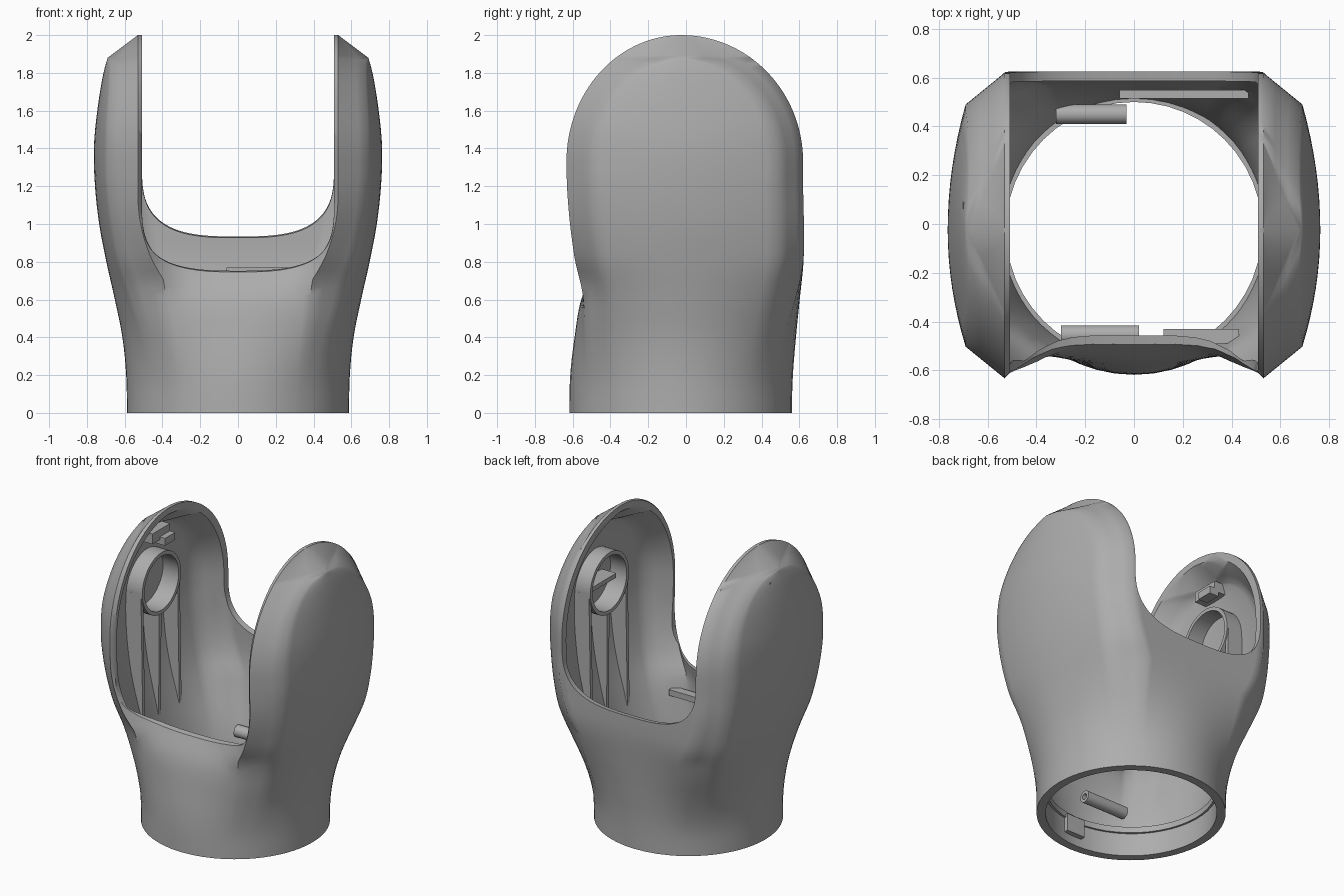
import bpy, bmesh, math
from mathutils import Matrix

if "Cube" in bpy.data.objects:
    bpy.data.objects.remove(bpy.data.objects["Cube"])

GREY = (0.42, 0.42, 0.42, 1)
mat = bpy.data.materials.new("plain grey")
mat.use_nodes = True
mat.diffuse_color = GREY
mat.node_tree.nodes["Principled BSDF"].inputs["Base Color"].default_value = GREY


def add_object(name, bm):
    bmesh.ops.recalc_face_normals(bm, faces=bm.faces)
    mesh = bpy.data.meshes.new(name)
    bm.to_mesh(mesh)
    bm.free()
    mesh.materials.append(mat)
    ob = bpy.data.objects.new(name, mesh)
    bpy.context.collection.objects.link(ob)
    return ob


def smooth(ob, degrees):
    bpy.ops.object.select_all(action='DESELECT')
    ob.select_set(True)
    bpy.context.view_layer.objects.active = ob
    bpy.ops.object.shade_smooth_by_angle(angle=math.radians(degrees))


def loft(name, rings):
    bm = bmesh.new()
    loops = [[bm.verts.new(p) for p in ring] for ring in rings]
    n = len(loops[0])
    for a, b in zip(loops, loops[1:]):
        for i in range(n):
            j = (i + 1) % n
            bm.faces.new((a[i], a[j], b[j], b[i]))
    bm.faces.new(loops[0][::-1])
    bm.faces.new(loops[-1])
    bmesh.ops.remove_doubles(bm, verts=bm.verts, dist=1e-5)
    return add_object(name, bm)


# Profiles sampled every 0.2 in height
SIDE = (.588, .592, .612, .652, .697, .735, .757, .763, .745, .712, .66)
EDGE = (.618, .61, .587, .565, .588, .614, .63, .633)
FRONT = (.618, .613, .59, .555, .475, .46)
BACK = (.56, .566, .582, .602, .622, .624, .62)
MID, CORNER, SHOULDER = -.025, .53, .69
LOBE, TOP, INSET_TOP = 1.33, .67, .55


def curve(table, z):
    """Smooth interpolation through a profile."""
    last = len(table) - 1
    t = min(max(z / .2, 0), last)
    i = min(int(t), last - 1)
    t -= i
    a, b, c, d = (table[min(max(i + k, 0), last)] for k in (-1, 0, 1, 2))
    return b + .5 * t * (c - a + t * (2*a - 5*b + 4*c - d + t * (3*(b - c) + d - a)))


def round_off(z, height):
    u = max(z - LOBE, 0) / height
    return math.sqrt(max(1 - u * u, 0))


def section(z):
    """Round at the base, blending to bevelled cheeks higher up."""
    e, e2 = round_off(z, TOP), round_off(z, INSET_TOP)
    side = curve(SIDE, z)
    shoulder = min(SHOULDER, side - .07 * e2)
    if z >= LOBE + INSET_TOP - 1e-6:
        side = shoulder = CORNER + (SHOULDER - CORNER) * (2 - z) / (TOP - INSET_TOP)
    corner_x = CORNER - .13 * min(max((1.15 - z) / .45, 0), 1) ** 2
    w = min(max((z - .1) / .75, 0), 1)
    w = w * w * (3 - 2 * w)

    def quarter(sign, corner, centre):
        hc, hm = corner - sign * MID, centre - sign * MID
        hi = (hc - .13) * e2
        hc, hm = hc * e, hm * e
        pts = [(corner_x * s, hm + (hc - hm) * s ** 4)
               for s in (0, .2, .4, .6, .75, .9, 1)]
        pts += [(corner_x + (shoulder - corner_x) * k / 3, hc + (hi - hc) * k / 3)
                for k in (1, 2, 3)]
        pts += [(shoulder + (side - shoulder) * (1 - (k / 8) ** 2), hi * k / 8)
                for k in range(7, -1, -1)]
        out = []
        for x, y in pts:
            if w < 1:
                r = math.hypot(x / side, y / hm)
                x, y = x * (w + (1 - w) / r), y * (w + (1 - w) / r)
            out.append((x, MID + sign * y))
        return out

    front = quarter(-1, curve(EDGE, z), curve(FRONT, z))
    back = quarter(1, curve(BACK, z), curve(BACK, z))
    right = front + back[::-1][1:]
    return right + [(-x, y) for x, y in right[-2:0:-1]]


heights = [LOBE * i / 32 for i in range(32)]
angles = sorted([3 * i for i in range(30)] + [89, math.degrees(math.asin(INSET_TOP / TOP))])
heights += [LOBE + TOP * math.sin(math.radians(a)) for a in angles]


def hollow_ring(z):
    """Section shrunk by the wall, which is thicker near the base."""
    k = .905 + .035 * min(z / .9, 1)
    return [(x * k, MID + (y - MID) * k, z * .983) for x, y in section(z)]


# Outer housing and the hollow inside it
housing = loft("fork_housing", [[(x, y, z) for x, y in section(z)] for z in heights])
hollow_rings = [hollow_ring(z) for z in heights]
hollow_rings.insert(0, [(x, y, -.1) for x, y, z in hollow_rings[0]])
hollow = loft("hollow_cutter", hollow_rings)

# U-shaped channel between the cheeks, lower at the front
HALF = .508
channel_rings = []
for y in (-1, 1):
    floor = .829 + .168 * y
    ring = []
    for i in range(-24, 25):
        s = math.sin(math.pi / 2 * i / 24)
        rise = .37 * (1 - max(1 - abs(s) ** 3, 0) ** (1 / 3))
        ring.append((HALF * s, y, floor + rise))
    channel_rings.append(ring + [(HALF, y, 2.3), (-HALF, y, 2.3)])
channel = loft("channel_cutter", channel_rings)

for cutter in (hollow, channel):
    cutter.hide_render = True
    mod = housing.modifiers.new(cutter.name, 'BOOLEAN')
    mod.operation, mod.solver, mod.object = 'DIFFERENCE', 'EXACT', cutter
graph = bpy.context.evaluated_depsgraph_get()
housing.data = bpy.data.meshes.new_from_object(housing.evaluated_get(graph))
housing.modifiers.clear()
for cutter in (hollow, channel):
    bpy.data.objects.remove(cutter)
smooth(housing, 43)


def tube(name, outer, inner, start, end, axis, centre):
    """Hollow cylinder running from start to end along x or z."""
    bm = bmesh.new()
    n = 48
    loops = []
    for r, h in ((outer, start), (outer, end), (inner, end), (inner, start)):
        loops.append([bm.verts.new((r * math.cos(2 * math.pi * i / n),
                                    r * math.sin(2 * math.pi * i / n), h)) for i in range(n)])
    for k in range(4):
        a, b = loops[k], loops[(k + 1) % 4]
        for i in range(n):
            j = (i + 1) % n
            bm.faces.new((a[i], a[j], b[j], b[i]))
    turn = Matrix.Rotation(math.pi / 2, 4, 'Y') if axis == 'X' else Matrix()
    bmesh.ops.transform(bm, matrix=Matrix.Translation(centre) @ turn, verts=bm.verts)
    smooth(add_object(name, bm), 32)


def box(name, low, high):
    bm = bmesh.new()
    bmesh.ops.create_cube(bm, size=1)
    for v in bm.verts:
        v.co = [a + (c + .5) * (b - a) for c, a, b in zip(v.co, low, high)]
    add_object(name, bm)


def rib(name, side, y, top, tip):
    outline = ((.59, top), (.73, top), (.71, 1.0), (tip, .52))
    loft(name, [[(side * x, y + t, z) for x, z in outline] for t in (-.012, .012)])


# Bearing ring and three tapering ribs inside each cheek
for side, label in ((1, "left"), (-1, "right")):
    tube(label + "_bearing_ring", .21, .185, *sorted((side * .58, side * .728)),
         'X', (0, 0, 1.455))
    rib(label + "_front_rib", side, -.198, 1.45, .575)
    rib(label + "_middle_rib", side, 0, 1.26, .595)
    rib(label + "_back_rib", side, .198, 1.45, .575)

# Small fittings inside the cheeks
box("left_ring_bar", (.6, -.1, 1.45), (.73, .19, 1.48))
box("right_clip_base", (-.7, -.1, 1.76), (-.58, .09, 1.83))
box("right_clip_tab", (-.61, -.02, 1.73), (-.54, .09, 1.78))

# Fittings on the inner walls of the body
tube("back_pin", .04, .02, -.32, -.03, 'X', (0, .45, .34))
tube("front_pin", .04, .02, -.3, .02, 'X', (0, -.455, .3))
box("back_plate", (-.06, .515, .7), (.47, .55, .77))
box("front_plate", (.12, -.49, .56), (.43, -.43, .6))
box("front_latch", (-.04, -.57, .06), (.1, -.525, .18))
tube("base_inner_ring", .55, .525, .16, .2, 'Z', (0, MID, 0))
